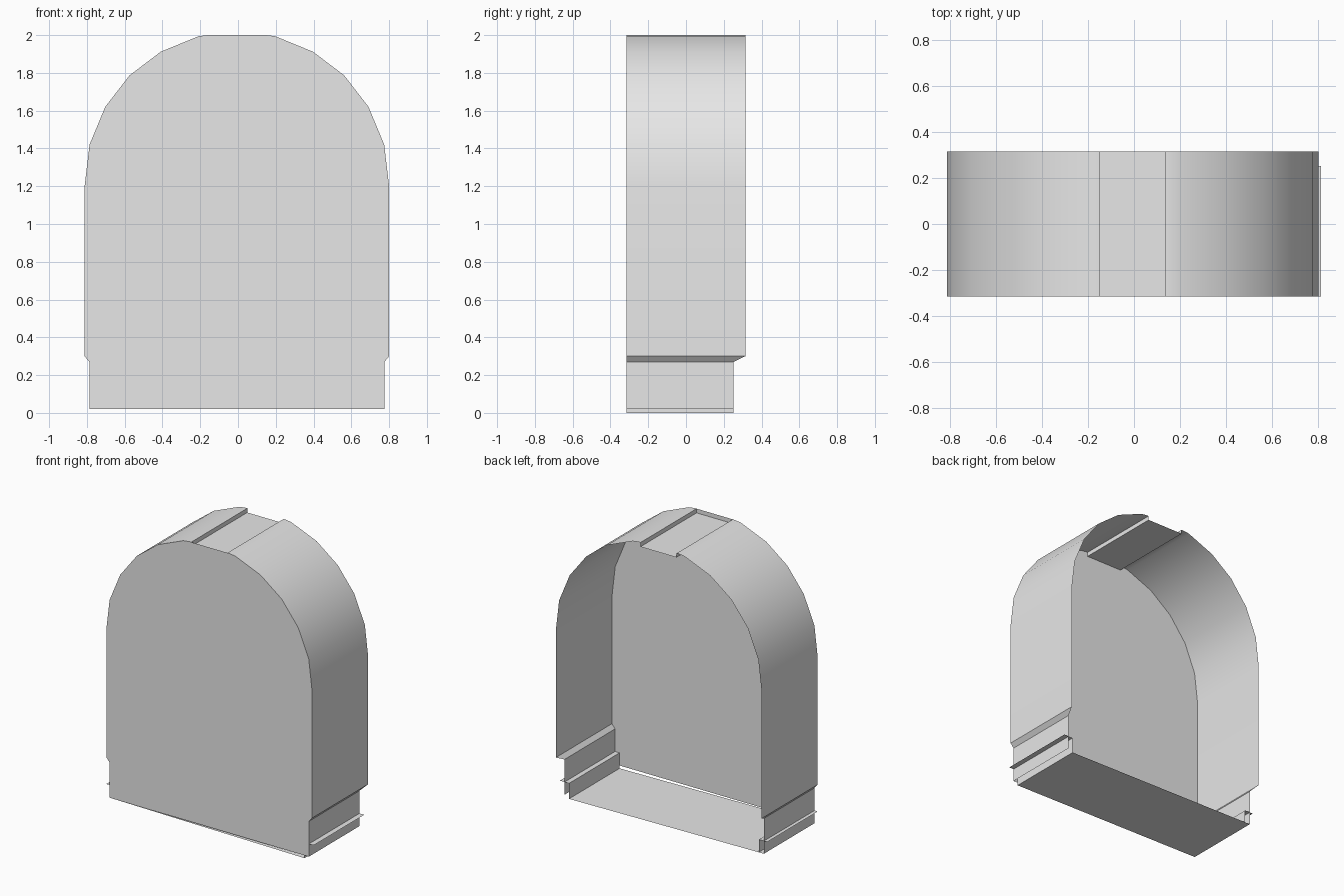
import bpy
import math

if "Cube" in bpy.data.objects:
    bpy.data.objects.remove(bpy.data.objects["Cube"])

FRONT, BACK, LOWER_BACK = -0.314, 0.314, 0.252
CX = -0.006  # the shell's own centre line

gray = bpy.data.materials.new("light gray")
gray.diffuse_color = (0.8, 0.8, 0.8, 1)
gray.use_nodes = True
gray.node_tree.nodes["Principled BSDF"].inputs["Base Color"].default_value = gray.diffuse_color


def make(name, verts, faces, smooth=False):
    mesh = bpy.data.meshes.new(name)
    mesh.from_pydata(verts, [], faces)
    mesh.materials.append(gray)
    obj = bpy.data.objects.new(name, mesh)
    bpy.context.collection.objects.link(obj)
    if smooth:
        bpy.context.view_layer.objects.active = obj
        obj.select_set(True)
        bpy.ops.object.shade_smooth_by_angle(angle=math.radians(25))
        obj.select_set(False)
    return obj


def sheet(name, path, smooth=False):
    """Sweep an (x, z, back y) path from the front plane to its back edge."""
    verts = [(x, FRONT, z) for x, z, b in path] + [(x, b, z) for x, z, b in path]
    n = len(path)
    faces = [(i, i + 1, n + i + 1, n + i) for i in range(n - 1)]
    return make(name, verts, faces, smooth)


# Half outline, from the bottom up to the crown
half = [(0.781, 0.02), (0.781, 0.27), (0.806, 0.30), (0.806, 1.20), (0.78, 1.42),
        (0.697, 1.62), (0.568, 1.787), (0.403, 1.912), (0.203, 1.994), (0.155, 2.0)]
right = [(CX + x, z) for x, z in half]
left = [(CX - x, z) for x, z in reversed(half)]

# Flat front plate
outline = right + left
make("front_plate", [(x, FRONT, z) for x, z in outline], [tuple(reversed(range(len(outline))))])


def with_back(points):
    return [(x, z, BACK if z > 0.29 else LOWER_BACK) for x, z in points]


# Arched wall with the narrowed foot and the sunken crown panel
crown = [(0.137, 2.0), (0.137, 1.97), (-0.147, 1.97), (-0.147, 2.0)]
sheet("arched_wall", with_back(right + crown + left), smooth=True)

# Ledges near the foot, each with an inner lip
sheet("right_ledge", [(0.812, 0.11, LOWER_BACK), (0.74, 0.11, LOWER_BACK), (0.74, 0.0, LOWER_BACK)])
sheet("left_ledge", [(-0.812, 0.11, LOWER_BACK), (-0.747, 0.11, LOWER_BACK), (-0.747, 0.02, LOWER_BACK)])

# Bottom plate
sheet("bottom_plate", [(CX - 0.781, 0.02, LOWER_BACK), (0.74, 0.0, LOWER_BACK)])
